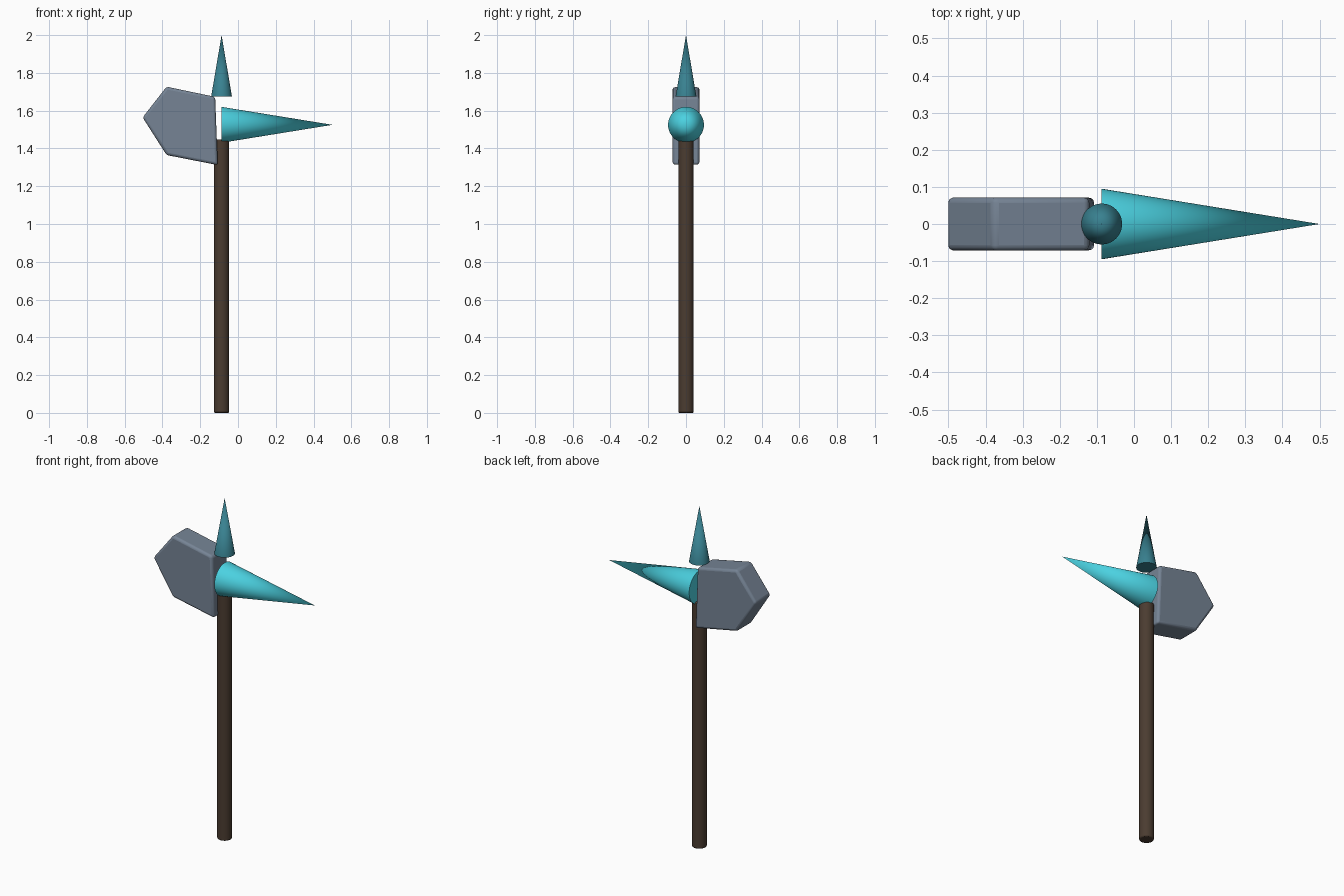
import bpy, bmesh, math

if "Cube" in bpy.data.objects:
    bpy.data.objects.remove(bpy.data.objects["Cube"])

AXIS_X = -0.087  # shaft axis


def finish(obj, name, color, bevel=0.0, segments=2, angle=35):
    obj.name = name
    mat = bpy.data.materials.new(name + "_mat")
    mat.diffuse_color = (*color, 1)
    mat.use_nodes = True
    mat.node_tree.nodes["Principled BSDF"].inputs["Base Color"].default_value = mat.diffuse_color
    obj.data.materials.append(mat)
    bpy.ops.object.select_all(action='DESELECT')
    obj.select_set(True)
    bpy.context.view_layer.objects.active = obj
    bpy.ops.object.shade_smooth_by_angle(angle=math.radians(angle))
    if bevel:
        mod = obj.modifiers.new("Bevel", 'BEVEL')
        mod.width = bevel
        mod.segments = segments
        mod.limit_method = 'ANGLE'
        mod.angle_limit = math.radians(30)
        # bevel before the smoothing modifier, if one was added
        obj.modifiers.move(len(obj.modifiers) - 1, 0)
    return obj


def spike(name, radius, length, base, rot_y, color):
    # cone whose base centre sits at the given point
    d = (math.sin(rot_y), 0, math.cos(rot_y))
    centre = [b + k * length / 2 for b, k in zip(base, d)]
    bpy.ops.mesh.primitive_cone_add(vertices=48, radius1=radius, radius2=0,
                                    depth=length, location=centre,
                                    rotation=(0, rot_y, 0))
    return finish(bpy.context.object, name, color)


# shaft
bpy.ops.mesh.primitive_cylinder_add(vertices=32, radius=0.04, depth=1.448,
                                    location=(AXIS_X, 0, 0.724))
finish(bpy.context.object, "shaft", (0.07, 0.045, 0.03), 0.006)

# side spike and top spike
spike("side_spike", 0.095, 0.587, (AXIS_X, 0, 1.525), math.pi / 2, (0.07, 0.64, 0.75))
spike("top_spike", 0.055, 0.325, (AXIS_X, 0, 1.675), 0, (0.04, 0.22, 0.28))

# hammer head: pentagonal profile extruded through its thickness
profile = [(-0.505, 1.564), (-0.378, 1.365), (-0.107, 1.312),
           (-0.121, 1.673), (-0.378, 1.727)]
half = 0.071
bm = bmesh.new()
face = bm.faces.new([bm.verts.new((x, -half, z)) for x, z in profile])
ext = bmesh.ops.extrude_face_region(bm, geom=[face])
for v in ext["geom"]:
    if isinstance(v, bmesh.types.BMVert):
        v.co.y = half
bmesh.ops.recalc_face_normals(bm, faces=bm.faces)
mesh = bpy.data.meshes.new("hammer_head")
bm.to_mesh(mesh)
bm.free()
head = bpy.data.objects.new("hammer_head", mesh)
bpy.context.collection.objects.link(head)
finish(head, "hammer_head", (0.18, 0.23, 0.30), 0.014, 3)
